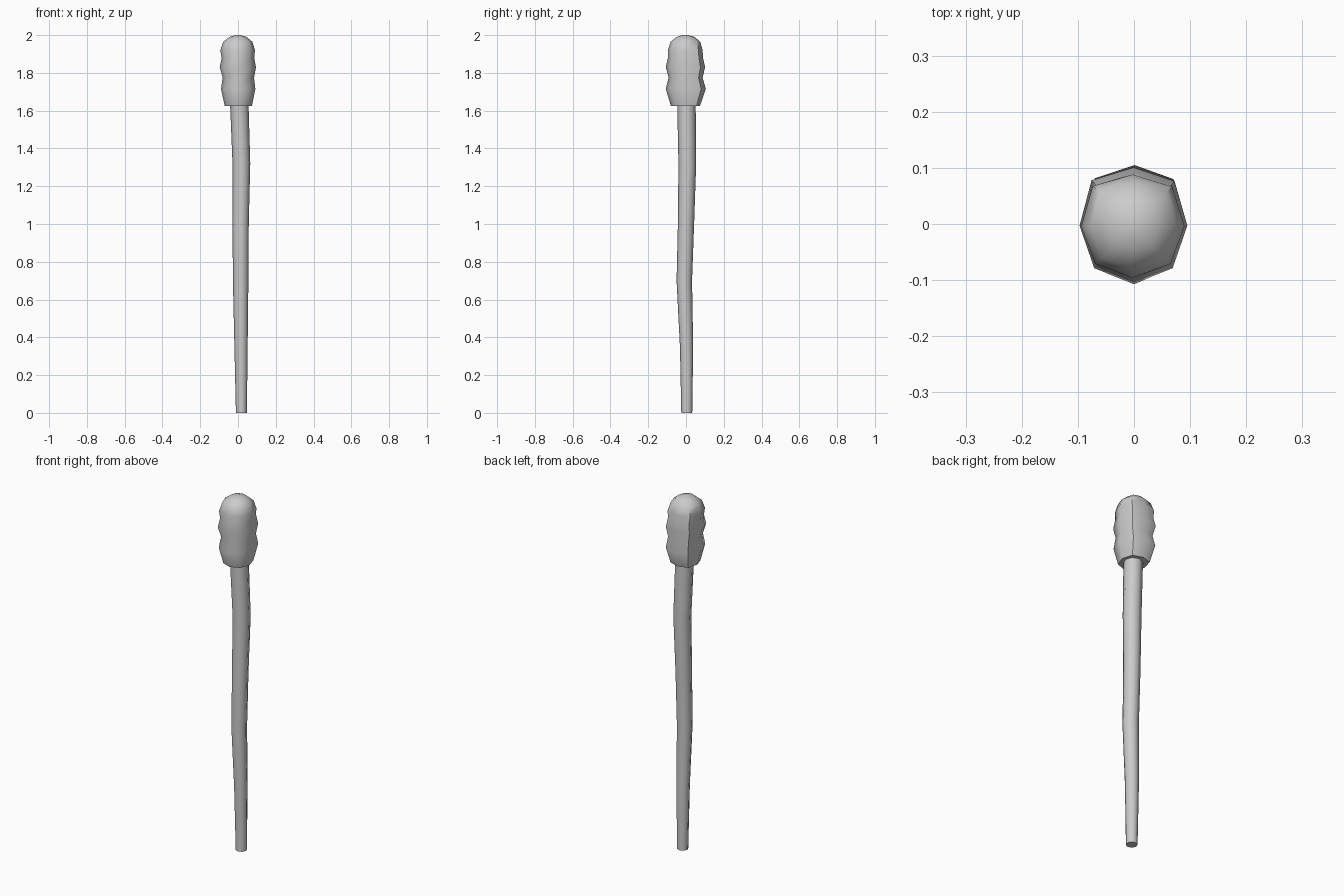
import bpy, bmesh, math

if "Cube" in bpy.data.objects:
    bpy.data.objects.remove(bpy.data.objects["Cube"])

SIDES = 8


def loft(name, rings, shape):
    """Skin rings of (z, centre x, centre y, radius x, radius y) and cap both ends."""
    bm = bmesh.new()
    loops = []
    for z, cx, cy, rx, ry in rings:
        loop = []
        for i in range(SIDES):
            a = 2 * math.pi * i / SIDES
            loop.append(bm.verts.new((cx + rx * shape[i] * math.cos(a),
                                      cy + ry * shape[i] * math.sin(a), z)))
        loops.append(loop)
    for low, high in zip(loops, loops[1:]):
        for i in range(SIDES):
            j = (i + 1) % SIDES
            bm.faces.new((low[i], low[j], high[j], high[i]))
    bm.faces.new(loops[0][::-1])
    bm.faces.new(loops[-1])
    bmesh.ops.recalc_face_normals(bm, faces=bm.faces)
    mesh = bpy.data.meshes.new(name)
    bm.to_mesh(mesh)
    bm.free()
    obj = bpy.data.objects.new(name, mesh)
    bpy.context.collection.objects.link(obj)
    bpy.ops.object.select_all(action='DESELECT')
    obj.select_set(True)
    bpy.context.view_layer.objects.active = obj
    bpy.ops.object.shade_smooth_by_angle(angle=math.radians(50))
    return obj


# Slightly crooked shaft, thicker towards the head
loft("shaft", [
    (0.00, 0.018, 0.004, 0.029, 0.029),
    (0.35, 0.016, 0.003, 0.035, 0.035),
    (0.70, 0.014, -0.009, 0.041, 0.041),
    (1.00, 0.014, 0.000, 0.043, 0.043),
    (1.32, 0.018, 0.007, 0.047, 0.047),
    (1.66, 0.006, 0.002, 0.049, 0.049),
], [1] * SIDES)

# Lumpy wrapped head with three bulges and a domed top
loft("wrapped_head", [
    (1.625, 0.002, -0.003, 0.072, 0.077),
    (1.715, 0.001, -0.001, 0.091, 0.106),
    (1.775, 0.002, -0.002, 0.083, 0.090),
    (1.830, -0.001, -0.003, 0.096, 0.104),
    (1.880, 0.000, -0.003, 0.086, 0.093),
    (1.920, -0.002, -0.004, 0.092, 0.092),
    (1.965, -0.001, -0.003, 0.077, 0.078),
    (1.990, 0.000, -0.002, 0.045, 0.048),
    (2.000, 0.000, -0.002, 0.015, 0.016),
], [1, 1.08, 1, 1.1, 1, 1.03, 1, 1.03])
